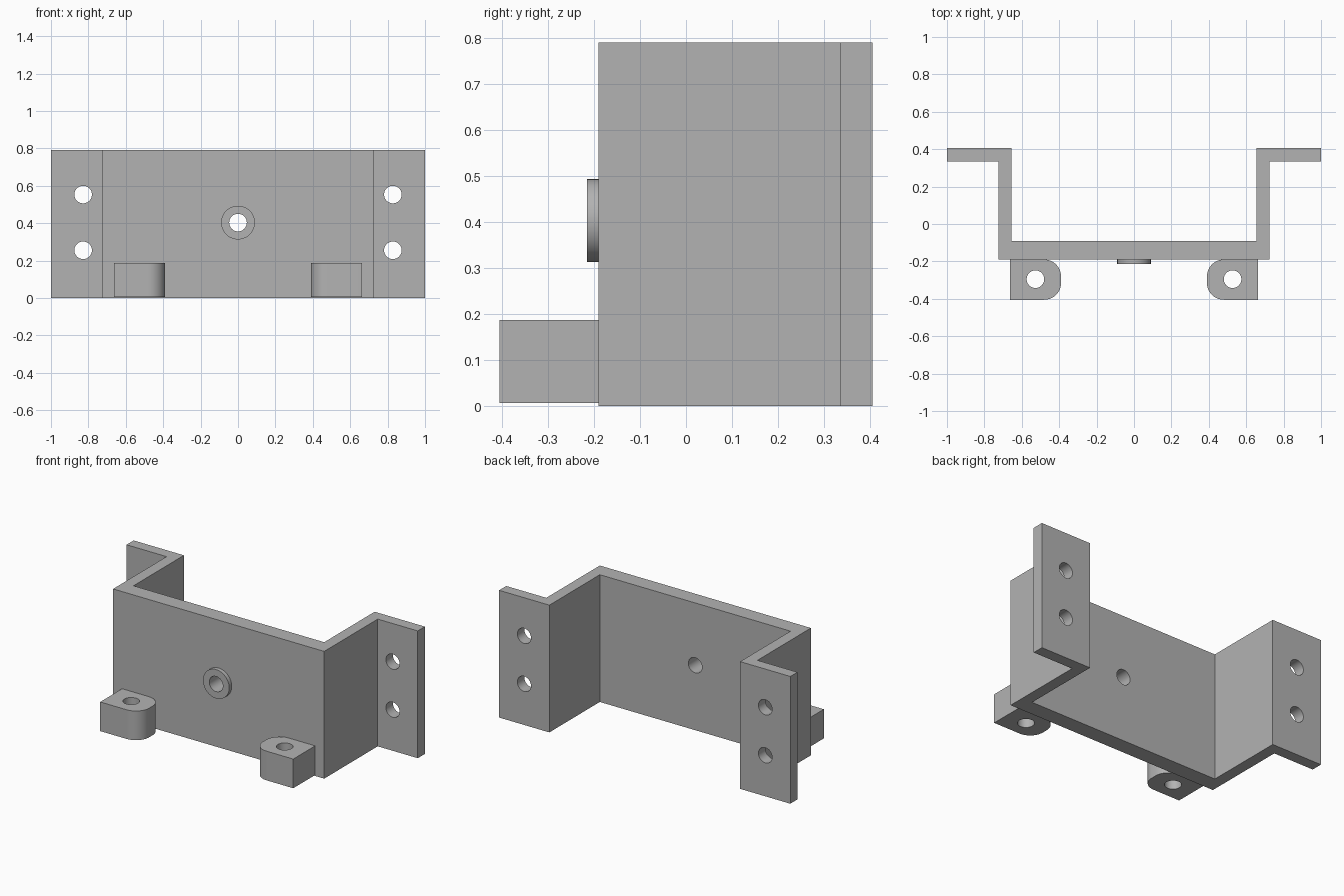
import bpy, bmesh, math
from mathutils import Matrix, Vector

cube = bpy.data.objects.get("Cube")
if cube:
    bpy.data.objects.remove(cube, do_unlink=True)

COLOUR = (0.45, 0.45, 0.45, 1)
grey = bpy.data.materials.new("plain_grey")
grey.use_nodes = True
grey.diffuse_color = COLOUR
grey.node_tree.nodes["Principled BSDF"].inputs["Base Color"].default_value = COLOUR

HOLE = 0.047


def add_object(name, bm):
    bmesh.ops.recalc_face_normals(bm, faces=bm.faces)
    mesh = bpy.data.meshes.new(name)
    bm.to_mesh(mesh)
    bm.free()
    mesh.materials.append(grey)
    obj = bpy.data.objects.new(name, mesh)
    bpy.context.collection.objects.link(obj)
    return obj


def extrude_plan(name, points, bottom, top):
    """Raise a plan outline into a solid."""
    bm = bmesh.new()
    face = bm.faces.new([bm.verts.new((x, y, bottom)) for x, y in points])
    grown = bmesh.ops.extrude_face_region(bm, geom=[face])["geom"]
    verts = [v for v in grown if isinstance(v, bmesh.types.BMVert)]
    bmesh.ops.translate(bm, verts=verts, vec=(0, 0, top - bottom))
    return add_object(name, bm)


def cylinder(name, centre, radius, depth, axis):
    bm = bmesh.new()
    turn = Vector((0, 0, 1)).rotation_difference(Vector(axis)).to_matrix().to_4x4()
    bmesh.ops.create_cone(bm, cap_ends=True, segments=48, radius1=radius, radius2=radius,
                          depth=depth, matrix=Matrix.Translation(centre) @ turn)
    return add_object(name, bm)


def drill(obj, centre, axis):
    """Cut a round through hole."""
    cutter = cylinder("hole_cutter", centre, HOLE, 0.5, axis)
    cutter.hide_render = True
    mod = obj.modifiers.new("hole", "BOOLEAN")
    mod.operation, mod.solver, mod.object = "DIFFERENCE", "EXACT", cutter
    bpy.context.view_layer.objects.active = obj
    bpy.ops.object.modifier_apply(modifier=mod.name)
    bpy.data.objects.remove(cutter, do_unlink=True)


def smooth(obj):
    bpy.ops.object.select_all(action="DESELECT")
    obj.select_set(True)
    bpy.context.view_layer.objects.active = obj
    bpy.ops.object.shade_smooth_by_angle(angle=math.radians(30))


# Hat-shaped bracket: half outline, mirrored
half = [(0.725, -0.19), (0.725, 0.335), (1, 0.335), (1, 0.405), (0.655, 0.405), (0.655, -0.09)]
outline = half + [(-x, y) for x, y in reversed(half)]
bracket = extrude_plan("bracket", outline, 0, 0.79)
for side in (-1, 1):
    for height in (0.255, 0.553):
        drill(bracket, (side * 0.828, 0.37, height), (0, 1, 0))
drill(bracket, (0, -0.15, 0.403), (0, 1, 0))
smooth(bracket)

# Raised ring around the centre hole
boss = cylinder("centre_boss", (0, -0.2025, 0.403), 0.09, 0.025, (0, 1, 0))
drill(boss, (0, -0.2, 0.403), (0, 1, 0))
smooth(boss)

# Mounting lugs with rounded inner ends
R = 0.09
INNER, OUTER, FRONT, BACK = 0.39, 0.663, -0.405, -0.19
for side, label in ((1, "left"), (-1, "right")):
    plan = [(OUTER, FRONT), (OUTER, BACK)]
    for cy, start in ((BACK - R, 90), (FRONT + R, 180)):
        for step in range(13):
            a = math.radians(start + step * 7.5)
            plan.append((INNER + R + R * math.cos(a), cy + R * math.sin(a)))
    lug = extrude_plan(label + "_lug", [(side * x, y) for x, y in plan], 0.006, 0.187)
    drill(lug, (side * 0.527, -0.295, 0.1), (0, 0, 1))
    smooth(lug)
